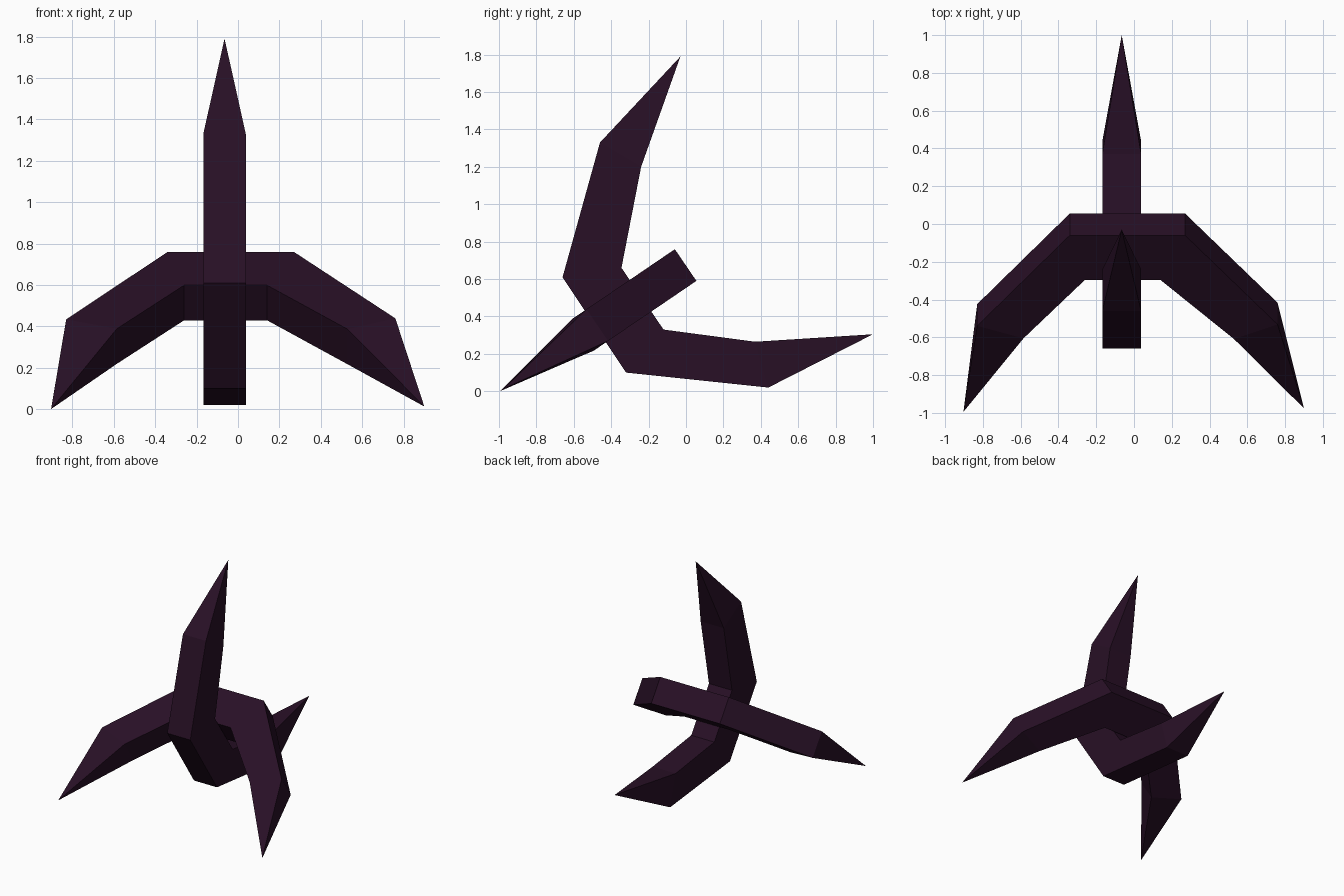
import bpy, bmesh
from mathutils import Vector

if "Cube" in bpy.data.objects:
    bpy.data.objects.remove(bpy.data.objects["Cube"])

mat = bpy.data.materials.new("dark purple")
mat.diffuse_color = (0.021, 0.005, 0.019, 1)
mat.use_nodes = True
mat.node_tree.nodes["Principled BSDF"].inputs["Base Color"].default_value = mat.diffuse_color


def bent_spike(name, outer, inner, tips, place, width):
    """Square bar bent at three places, pointed at both ends.
    outer / inner: four knee points each; place maps (u, v, w) to 3D."""
    bm = bmesh.new()
    h = width / 2
    rings = []
    for o, i in zip(outer, inner):
        rings.append([bm.verts.new(place(*p, w))
                      for p, w in ((o, -h), (o, h), (i, h), (i, -h))])
    for a, b in zip(rings, rings[1:]):
        for k in range(4):
            n = (k + 1) % 4
            bm.faces.new((a[k], a[n], b[n], b[k]))
    # pointed ends
    for ring, tip in ((rings[0], tips[0]), (rings[-1], tips[1])):
        t = bm.verts.new(place(*tip, 0))
        for k in range(4):
            bm.faces.new((ring[k], ring[(k + 1) % 4], t))
    bmesh.ops.recalc_face_normals(bm, faces=bm.faces)
    mesh = bpy.data.meshes.new(name)
    bm.to_mesh(mesh)
    bm.free()
    mesh.materials.append(mat)
    obj = bpy.data.objects.new(name, mesh)
    bpy.context.collection.objects.link(obj)


# upright spike, lying in the y-z plane
bent_spike("upright_spike",
           [(-0.46, 1.33), (-0.66, 0.61), (-0.32, 0.10), (0.44, 0.02)],
           [(-0.24, 1.20), (-0.345, 0.66), (-0.12, 0.33), (0.37, 0.265)],
           [(-0.03, 1.79), (1.0, 0.305)],
           lambda u, v, w: Vector((-0.065 + w, u, v)), 0.205)

# crossing spike, in a plane sloping down to the front
down = Vector((0, -0.827, -0.562))
normal = Vector((0, -0.562, 0.827))
origin = Vector((0, -0.002, 0.675))
bent_spike("crossing_spike",
           [(-0.83, 0.58), (-0.34, 0), (0.27, 0), (0.76, 0.571)],
           [(-0.585, 0.66), (-0.26, 0.286), (0.14, 0.286), (0.53, 0.665)],
           [(-0.903, 1.2), (0.90, 1.178)],
           lambda u, v, w: origin + Vector((u, 0, 0)) + down * v + normal * w, 0.205)
